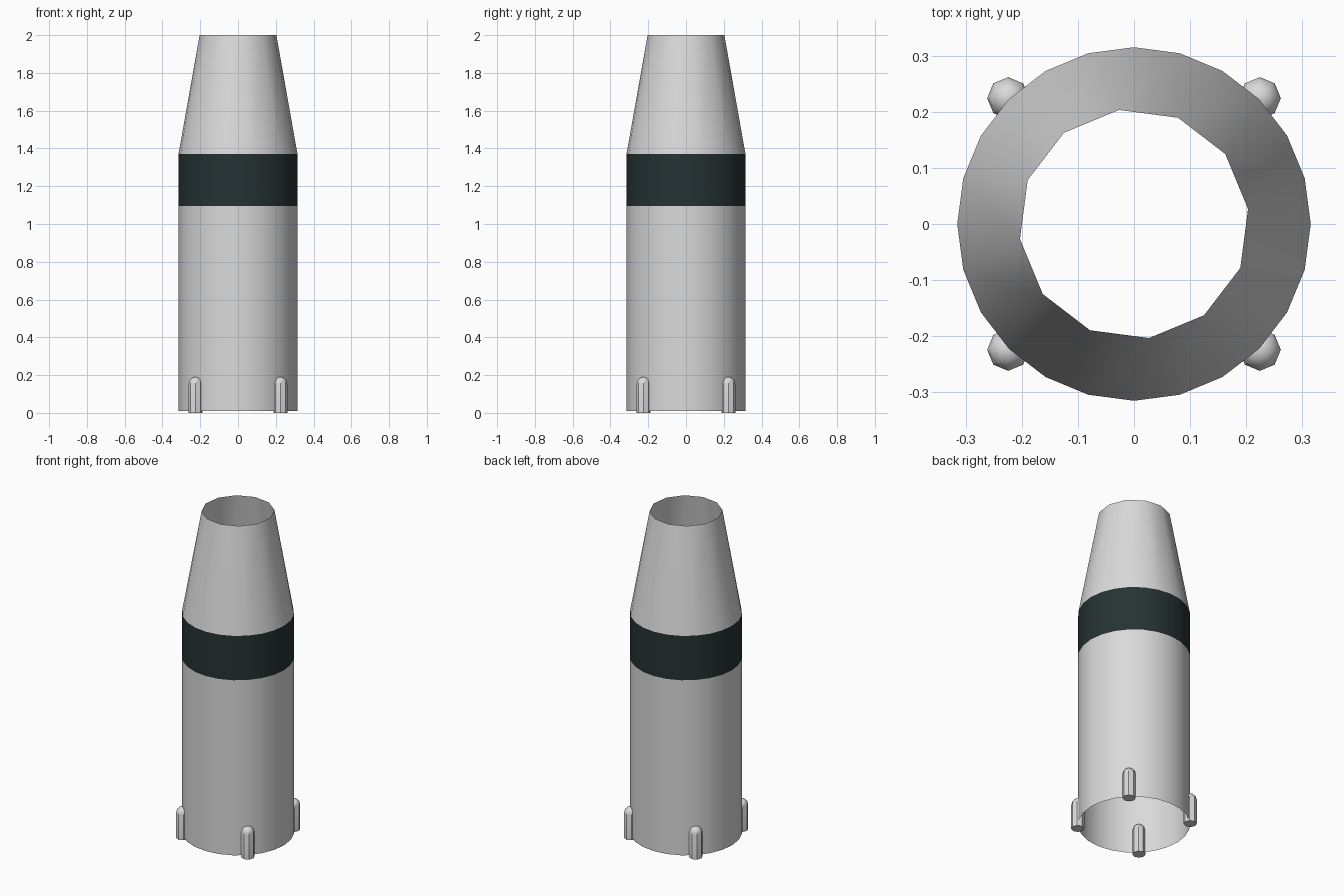
import bpy, math

if "Cube" in bpy.data.objects:
    bpy.data.objects.remove(bpy.data.objects["Cube"])


def material(name, rgb):
    m = bpy.data.materials.new(name)
    m.diffuse_color = (*rgb, 1.0)
    m.use_nodes = True
    m.node_tree.nodes["Principled BSDF"].inputs["Base Color"].default_value = m.diffuse_color
    return m


GREY = material("light grey", (0.70, 0.70, 0.70))
DARK = material("dark green grey", (0.019, 0.032, 0.032))


def ring(n, r, z, offset=0.0, cx=0.0, cy=0.0):
    return [(cx + r * math.cos(math.radians(offset) + 2 * math.pi * i / n),
             cy + r * math.sin(math.radians(offset) + 2 * math.pi * i / n), z)
            for i in range(n)]


def make(name, verts, faces, mat):
    me = bpy.data.meshes.new(name)
    me.from_pydata(verts, [], faces)
    me.materials.append(mat)
    ob = bpy.data.objects.new(name, me)
    bpy.context.collection.objects.link(ob)
    bpy.ops.object.select_all(action='DESELECT')
    ob.select_set(True)
    bpy.context.view_layer.objects.active = ob
    bpy.ops.object.shade_smooth_by_angle(angle=math.radians(40))
    return ob


def strips(n, rows):
    return [(k * n + i, k * n + (i + 1) % n, (k + 1) * n + (i + 1) % n, (k + 1) * n + i)
            for k in range(rows) for i in range(n)]


R = 0.315

# open tube body and dark band
make("body_tube", ring(24, R, 0.01) + ring(24, R, 1.095), strips(24, 1), GREY)
make("dark_band", ring(24, R, 1.095) + ring(24, R, 1.37), strips(24, 1), DARK)

# tapered open nose: 24 sides below meeting 12 sides above
faces = []
for k in range(12):
    a, b, c = 2 * k, 2 * k + 1, (2 * k + 2) % 24
    t, u = 24 + k, 24 + (k + 1) % 12
    faces += [(a, b, t), (b, c, u, t)]
make("nose_cone", ring(24, R, 1.37) + ring(12, 0.205, 2.0, 7.5), faces, GREY)

# four round-topped pods at the base
profile = [(0.0375, 0.0), (0.0375, 0.153), (0.032, 0.173), (0.019, 0.186)]
for q, label in enumerate(("back_right", "back_left", "front_left", "front_right")):
    ang = math.radians(45 + 90 * q)
    cx, cy = 0.317 * math.cos(ang), 0.317 * math.sin(ang)
    verts = []
    for r, z in profile:
        verts += ring(8, r, z, 0, cx, cy)
    verts.append((cx, cy, 0.191))
    tip = len(verts) - 1
    faces = strips(8, 3) + [tuple(range(7, -1, -1))]
    faces += [(24 + i, 24 + (i + 1) % 8, tip) for i in range(8)]
    make("base_pod_" + label, verts, faces, GREY)
